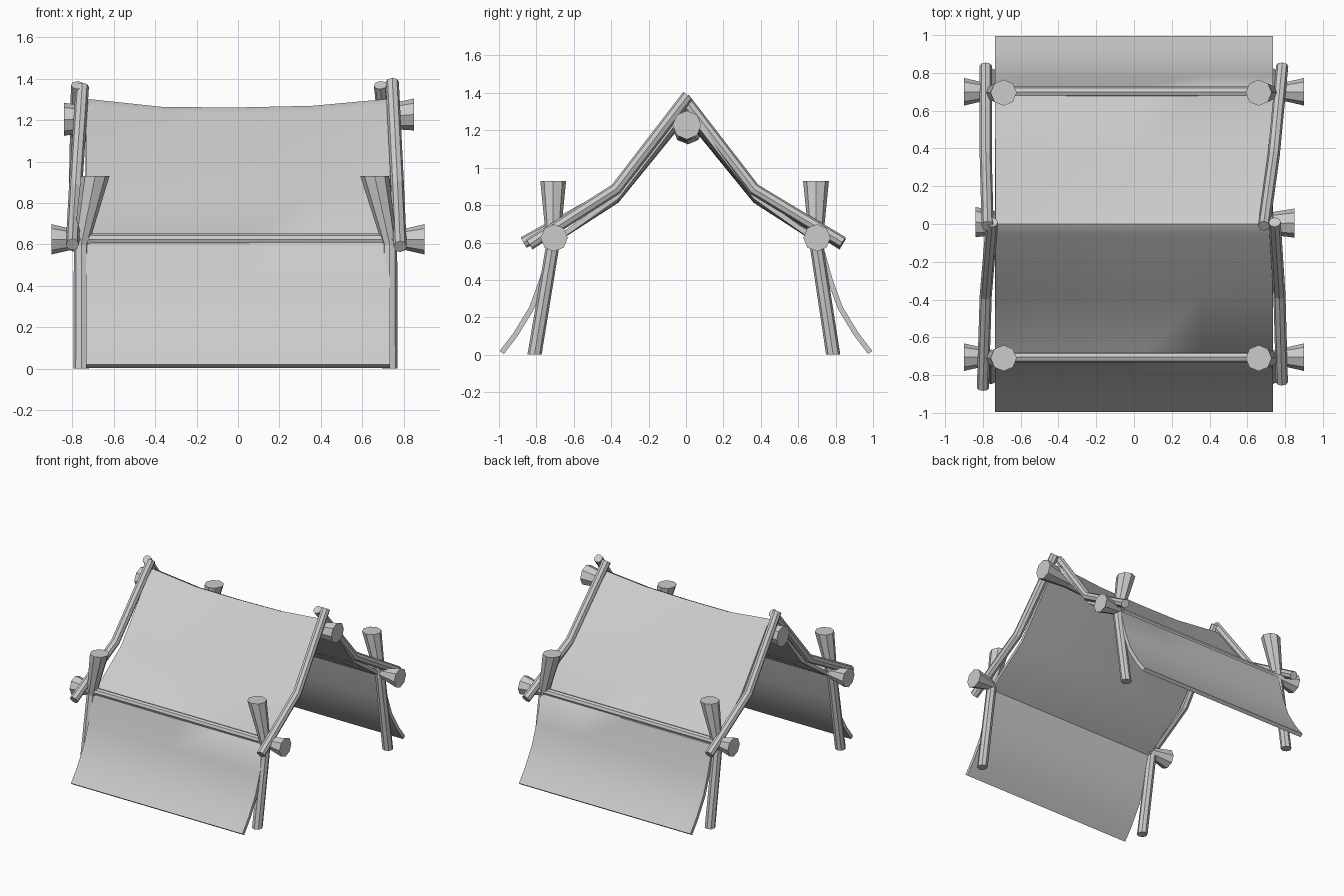
import bpy, bmesh, math
from mathutils import Vector

if "Cube" in bpy.data.objects:
    bpy.data.objects.remove(bpy.data.objects["Cube"])


def pole(name, stations, axis=None, sides=8):
    """Faceted pole through (x, y, z, radius) stations; fixed axis keeps the cuts square."""
    pts = [Vector(s[:3]) for s in stations]
    bm = bmesh.new()
    rings = []
    for i, p in enumerate(pts):
        if axis:
            t = Vector(axis)
        else:
            t = Vector()
            if i > 0:
                t += (p - pts[i - 1]).normalized()
            if i < len(pts) - 1:
                t += (pts[i + 1] - p).normalized()
            t.normalize()
        ref = Vector((0, 1, 0)) if axis else Vector((1, 0, 0))
        u = (ref - t * ref.dot(t)).normalized()
        v = t.cross(u)
        r = stations[i][3]
        rings.append([bm.verts.new(p + r * (u * math.cos(a) + v * math.sin(a)))
                      for a in (2 * math.pi * k / sides for k in range(sides))])
    for a, b in zip(rings, rings[1:]):
        for k in range(sides):
            n = (k + 1) % sides
            bm.faces.new((a[k], a[n], b[n], b[k]))
    bm.faces.new(rings[0][::-1])
    bm.faces.new(rings[-1])
    bmesh.ops.recalc_face_normals(bm, faces=bm.faces)
    return make(name, bm)


def make(name, bm):
    me = bpy.data.meshes.new(name)
    bm.to_mesh(me)
    bm.free()
    ob = bpy.data.objects.new(name, me)
    bpy.context.collection.objects.link(ob)
    return ob


# Cloth: half profile (y, z, sag at mid-width), mirrored over the ridge
half = [(-0.985, 0.012, 0), (-0.91, 0.11, 0), (-0.825, 0.25, 0), (-0.77, 0.40, 0),
        (-0.715, 0.60, 0), (-0.37, 0.845, 0.02), (-0.045, 1.265, 0.04)]
profile = half + [(0, 1.29, 0.04)] + [(-y, z, s) for y, z, s in reversed(half)]
columns = [(-0.735, 0), (-0.36, 1), (0, 1.05), (0.36, 0.85), (0.735, 0)]
bm = bmesh.new()
grid = [[bm.verts.new((x, y, z - s * k)) for y, z, s in profile] for x, k in columns]
for a, b in zip(grid, grid[1:]):
    for j in range(len(profile) - 1):
        bm.faces.new((a[j], b[j], b[j + 1], a[j + 1]))
cloth = make("cloth_cover", bm)
solid = cloth.modifiers.new("thickness", 'SOLIDIFY')
solid.thickness = 0.028
solid.offset = 0
bpy.context.view_layer.objects.active = cloth
cloth.select_set(True)
bpy.ops.object.modifier_apply(modifier=solid.name)
bpy.ops.object.shade_smooth_by_angle(angle=math.radians(40))

# Legs: slanted posts with flared tops
for side, foot_x, top_x in (("left", -0.757, -0.69), ("right", 0.733, 0.66)):
    for end, foot_y, top_y in (("front", -0.81, -0.71), ("back", 0.787, 0.695)):
        pole(f"{end}_{side}_leg",
             [(foot_x, foot_y, 0, 0.038), (foot_x, top_y, 0.60, 0.036),
              (top_x, top_y, 0.93, 0.069)], axis=(0, 0, 1))

# Side rails: thin bars with flared ends
for end, y in (("front", -0.705), ("back", 0.70)):
    pole(f"{end}_rail",
         [(-0.90, y, 0.625, 0.073), (-0.70, y, 0.625, 0.027),
          (0.70, y, 0.625, 0.027), (0.90, y, 0.625, 0.073)], axis=(1, 0, 0))

# Ridge pole: sagging beam under the cloth
pole("ridge_pole",
     [(-0.84, 0.01, 1.205, 0.08), (-0.62, 0, 1.205, 0.045), (-0.3, 0, 1.18, 0.04),
      (0.3, 0, 1.185, 0.04), (0.62, 0, 1.21, 0.045), (0.85, 0.005, 1.228, 0.077)],
     axis=(1, 0, 0))

# Rafters: bent poles crossing above the ridge
for name, low, bend, top in (
        ("front_left", (-0.80, -0.868, 0.60), (-0.785, -0.38, 0.87), (-0.752, 0.01, 1.362)),
        ("front_right", (0.783, -0.838, 0.59), (0.77, -0.375, 0.885), (0.745, 0.01, 1.385)),
        ("back_left", (-0.785, 0.838, 0.59), (-0.785, 0.36, 0.88), (-0.775, -0.01, 1.37)),
        ("back_right", (0.785, 0.838, 0.60), (0.74, 0.365, 0.885), (0.688, -0.01, 1.37))):
    pole(f"{name}_rafter", [(*low, 0.032), (*bend, 0.032), (*top, 0.032)])
